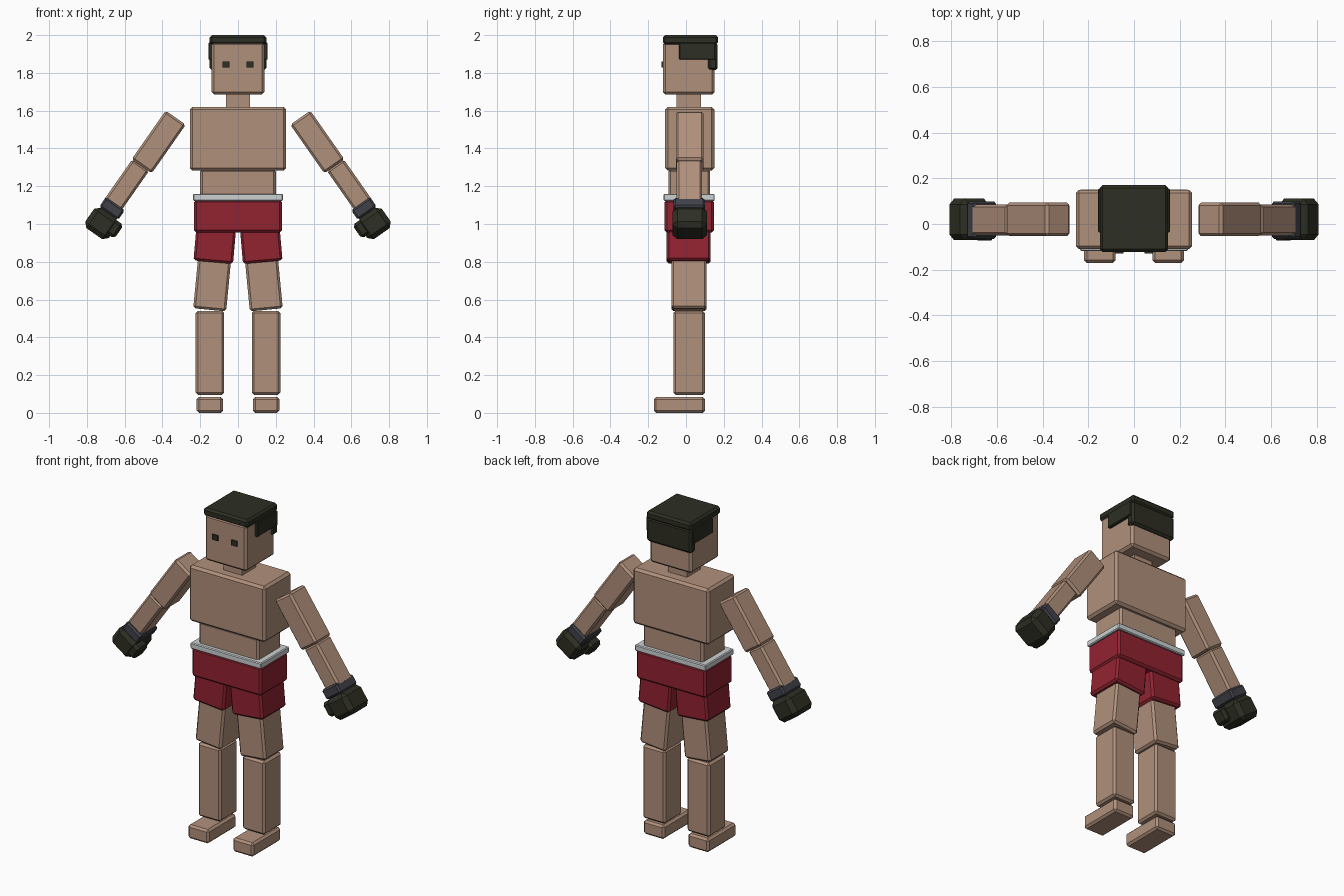
import bpy, bmesh, math
from mathutils import Matrix, Vector

if "Cube" in bpy.data.objects:
    bpy.data.objects.remove(bpy.data.objects["Cube"])


def srgb(*c):
    return [((v / 255 + 0.055) / 1.055) ** 2.4 if v > 10 else v / 3294 for v in c] + [1.0]


def material(name, *rgb):
    m = bpy.data.materials.new(name)
    m.diffuse_color = srgb(*rgb)
    m.use_nodes = True
    m.node_tree.nodes["Principled BSDF"].inputs["Base Color"].default_value = m.diffuse_color
    return m


SKIN = material("skin", 176, 144, 123)
DARK = material("dark_olive", 45, 46, 35)
RED = material("shorts_red", 146, 35, 49)
SILVER = material("waistband_silver", 204, 209, 210)
GREY = material("cuff_grey", 64, 65, 73)


def box(name, mat, center, size, bevel=0.012, tilt=0.0):
    """Chamfered box, tilted about the y axis by tilt degrees."""
    bm = bmesh.new()
    bmesh.ops.create_cube(bm, size=1, matrix=Matrix.Diagonal((*size, 1)))
    if bevel:
        bmesh.ops.bevel(bm, geom=bm.edges[:], offset=bevel, segments=1, affect='EDGES')
    bm.transform(Matrix.Translation(center) @ Matrix.Rotation(math.radians(tilt), 4, 'Y'))
    me = bpy.data.meshes.new(name)
    bm.to_mesh(me)
    bm.free()
    me.materials.append(mat)
    ob = bpy.data.objects.new(name, me)
    bpy.context.collection.objects.link(ob)
    return ob


def span(name, mat, x, y, z, bevel=0.012):
    """Chamfered box from its (min, max) on each axis."""
    r = (x, y, z)
    return box(name, mat, [(a + b) / 2 for a, b in r], [b - a for a, b in r], bevel)


# Head, hair and neck
span("head", SKIN, (-0.14, 0.14), (-0.122, 0.152), (1.685, 1.965), 0.014)
span("hair_top", DARK, (-0.15, 0.15), (-0.122, 0.17), (1.95, 2.0))
span("hair_back", DARK, (-0.15, 0.15), (0.115, 0.168), (1.815, 1.96))
span("neck", SKIN, (-0.063, 0.063), (-0.05, 0.08), (1.60, 1.70), 0)

# Torso and shorts
span("chest", SKIN, (-0.255, 0.255), (-0.11, 0.15), (1.282, 1.62), 0.014)
span("abdomen", SKIN, (-0.2, 0.2), (-0.093, 0.128), (1.12, 1.29))
span("waistband", SILVER, (-0.237, 0.237), (-0.118, 0.152), (1.123, 1.16), 0.005)
span("shorts_hips", RED, (-0.232, 0.232), (-0.113, 0.147), (0.955, 1.128))

for side, s in (("right", -1), ("left", 1)):
    def mx(a, b):
        return tuple(sorted((s * a, s * b)))

    # Face and side hair
    span(side + "_eye", DARK, mx(0.045, 0.083), (-0.13, -0.121), (1.828, 1.86), 0)
    span(side + "_side_hair", DARK, mx(0.125, 0.157), (-0.037, 0.155), (1.87, 1.96), 0.004)

    # Legs
    box(side + "_shorts_leg", RED, (s * 0.123, 0.014, 0.89), (0.21, 0.232, 0.185), 0.012, -5 * s)
    box(side + "_thigh", SKIN, (s * 0.136, 0.016, 0.69), (0.175, 0.187, 0.29), 0.012, -5.5 * s)
    span(side + "_shin", SKIN, mx(0.073, 0.224), (-0.067, 0.1), (0.095, 0.54))
    span(side + "_foot", SKIN, mx(0.08, 0.219), (-0.17, 0.1), (0.0, 0.084))

    # Arms, slanted outward
    t = -35 * s
    box(side + "_upper_arm", SKIN, (s * 0.42, 0.02, 1.434), (0.13, 0.147, 0.315), 0.012, t)
    box(side + "_forearm", SKIN, (s * 0.592, 0.018, 1.202), (0.108, 0.135, 0.27), 0.012, t)
    box(side + "_glove_cuff", GREY, (s * 0.667, 0.017, 1.082), (0.122, 0.165, 0.062), 0.01, t)

    # Glove with thumb on its inner front
    hand = Vector((s * 0.723, 0.02, 1.003))
    box(side + "_glove", DARK, hand, (0.152, 0.182, 0.132), 0.025, t)
    inner = Matrix.Rotation(math.radians(t), 3, 'Y') @ Vector((-s * 0.072, -0.045, 0.016))
    box(side + "_glove_thumb", DARK, hand + inner, (0.06, 0.095, 0.088), 0.015, t)
